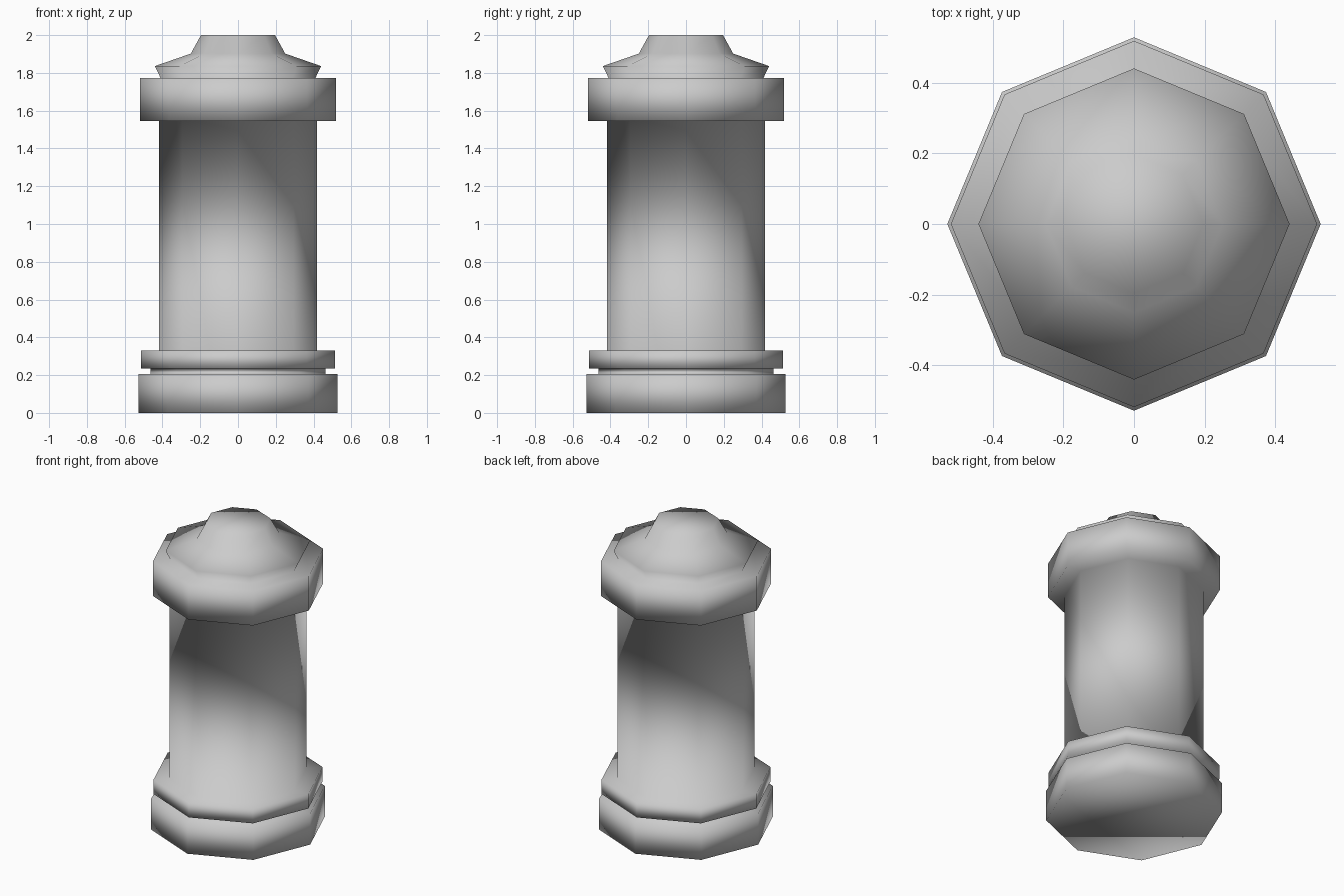
import bpy, bmesh
from math import cos, sin, pi

if "Cube" in bpy.data.objects:
    bpy.data.objects.remove(bpy.data.objects["Cube"])

SIDES = 8


def lathe(name, profile):
    """Turn an (r, z) profile into a closed eight-sided solid, corners on the axes."""
    bm = bmesh.new()
    rings = []
    for r, z in profile:
        rings.append([bm.verts.new((r * cos(2 * pi * i / SIDES),
                                    r * sin(2 * pi * i / SIDES), z))
                      for i in range(SIDES)])
    for a, b in zip(rings, rings[1:]):
        for i in range(SIDES):
            j = (i + 1) % SIDES
            bm.faces.new((a[i], a[j], b[j], b[i]))
    bm.faces.new(rings[0][::-1])
    bm.faces.new(rings[-1])
    for f in bm.faces:
        f.smooth = True
    me = bpy.data.meshes.new(name)
    bm.to_mesh(me)
    bm.free()
    ob = bpy.data.objects.new(name, me)
    bpy.context.collection.objects.link(ob)
    return ob


# One continuous turned pillar, from the bottom up
lathe("pillar", [
    (0.528, 0.0), (0.528, 0.205),      # foot
    (0.462, 0.205), (0.462, 0.235),    # groove
    (0.514, 0.235), (0.514, 0.33),     # base ring
    (0.417, 0.33), (0.417, 1.545),     # shaft
    (0.518, 1.545), (0.518, 1.773),    # cap ring
    (0.41, 1.773), (0.44, 1.836),      # flared crown lip
    (0.25, 1.902), (0.196, 2.0),       # crown knob
])
